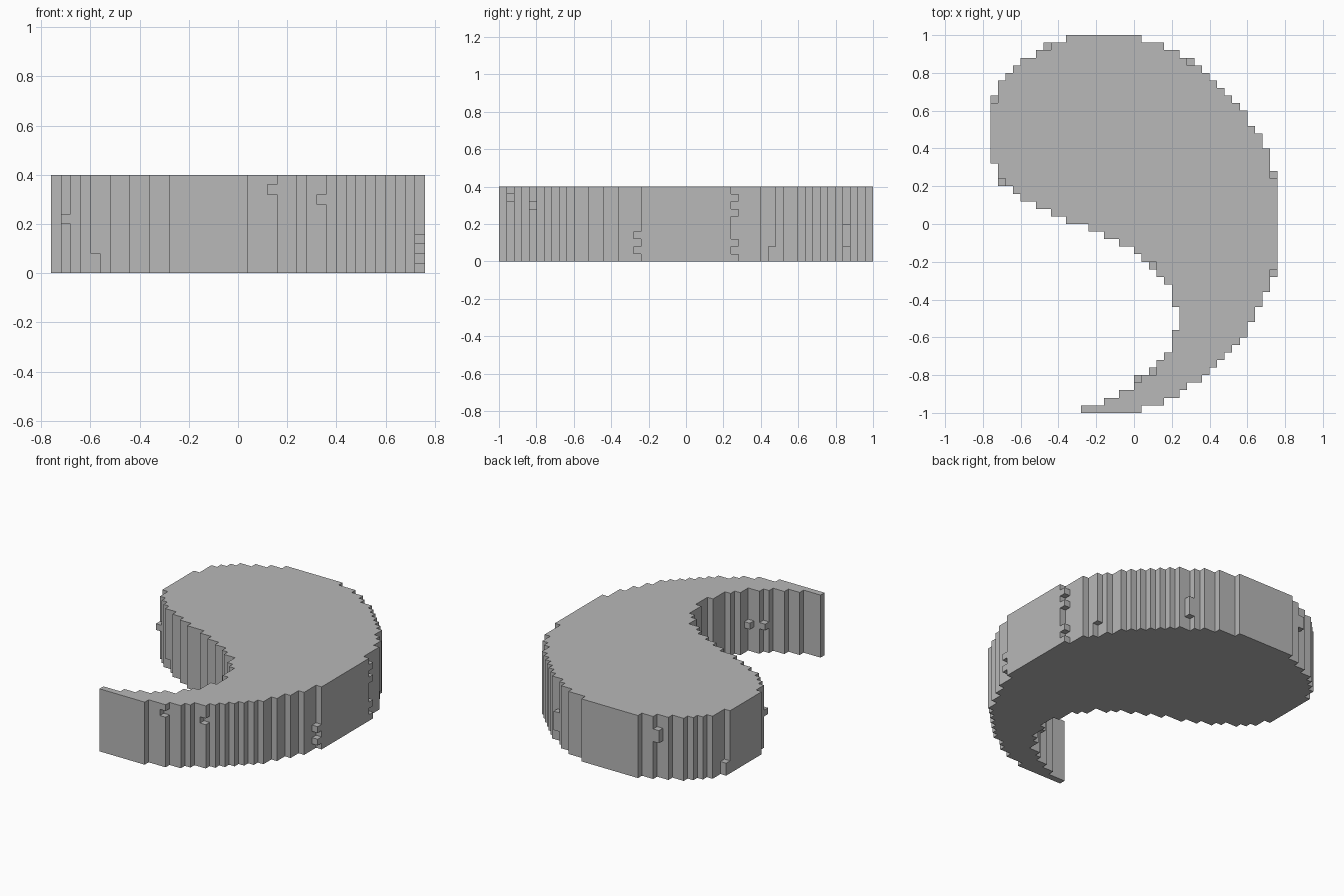
import bpy
import bmesh

cube = bpy.data.objects.get("Cube")
if cube:
    bpy.data.objects.remove(cube, do_unlink=True)

CELL = 0.04
HEIGHT = 10 * CELL

grey = bpy.data.materials.new("plain_grey")
grey.use_nodes = True
colour = (0.48, 0.48, 0.48, 1)
grey.diffuse_color = colour
grey.node_tree.nodes["Principled BSDF"].inputs["Base Color"].default_value = colour


def finish(bm, name):
    """Turn a bmesh into a named, flat shaded object."""
    bmesh.ops.recalc_face_normals(bm, faces=bm.faces)
    mesh = bpy.data.meshes.new(name)
    bm.to_mesh(mesh)
    bm.free()
    mesh.materials.append(grey)
    obj = bpy.data.objects.new(name, mesh)
    bpy.context.scene.collection.objects.link(obj)
    return obj


def add_box(bm, low, high):
    """Add a box between two corners given in cells."""
    verts = bmesh.ops.create_cube(bm, size=1)["verts"]
    for v in verts:
        for axis in range(3):
            v.co[axis] = CELL * (high[axis] if v.co[axis] > 0 else low[axis])


def stepped_edge(steps):
    """Walk down a staircase edge; a pair is (column, number of rows)."""
    points, row = [], 25
    for step in steps:
        column, rows = step if isinstance(step, tuple) else (step, 1)
        points.append((column * CELL, row * CELL))
        row -= rows
        points.append((column * CELL, row * CELL))
    return points


# Staircase outlines of the curved teardrop, from back to front
right_edge = stepped_edge([
    1, 4, 6, 7, *range(9, 15), (15, 2), 16, (17, 2), (18, 4), (19, 12),
    (18, 3), (17, 2), (16, 2), (15, 2), *range(14, 8, -1), 7, 6, 4, 1])
left_edge = stepped_edge([
    -9, -11, -13, -15, -16, -17, (-18, 3), (-19, 8), (-18, 2), -17, -16,
    -15, -13, -11, -9, -6, -4, -2, 0, 1, 3, 3, 4, (5, 3), (6, 3), (5, 3),
    4, (3, 2), 1, 0, -2, -4, -7])

# Main body: the outline raised to full height
bm = bmesh.new()
outline = []
for point in right_edge + left_edge[::-1]:
    if not outline or point != outline[-1]:
        outline.append(point)
base = bm.faces.new([bm.verts.new((x, y, 0)) for x, y in outline])
raised = bmesh.ops.extrude_face_region(bm, geom=[base])["geom"]
top_verts = [g for g in raised if isinstance(g, bmesh.types.BMVert)]
bmesh.ops.translate(bm, verts=top_verts, vec=(0, 0, HEIGHT))
body = finish(bm, "teardrop_body")

# Small notches in the wall
bm = bmesh.new()
for low, high in [
        ((3, -24.5, 8), (4.5, -23, 9)),
        ((8, -21.5, 7), (9.5, -20, 8)),
        ((16, 11, -1), (17.5, 12.5, 2)),
        ((-15.5, 2.5, -1), (-14, 4, 2))]:
    add_box(bm, low, high)
cutter = finish(bm, "notch_cutter")
cutter.hide_render = True
cutter.hide_set(True)
notches = body.modifiers.new("notches", "BOOLEAN")
notches.operation = "DIFFERENCE"
notches.solver = "EXACT"
notches.object = cutter

# Small studs standing out of the wall: column, row, bottom, top
bm = bmesh.new()
studs = [(18, -7, z, z + 1) for z in (1, 3)]
studs += [(18, 6, z, z + 1) for z in (0, 2, 6, 8)]
studs += [(7, 21, 2, 5), (-12, 23, 6, 8), (-19, 16, 0, 2),
          (-18, 5, 5, 6), (2, -6, 4, 6), (5, -11, 4, 6),
          (2, -20, 4, 5), (0, -21, 4, 5)]
for column, row, bottom, top in studs:
    add_box(bm, (column, row, bottom), (column + 1, row + 1, top))
finish(bm, "wall_studs")
